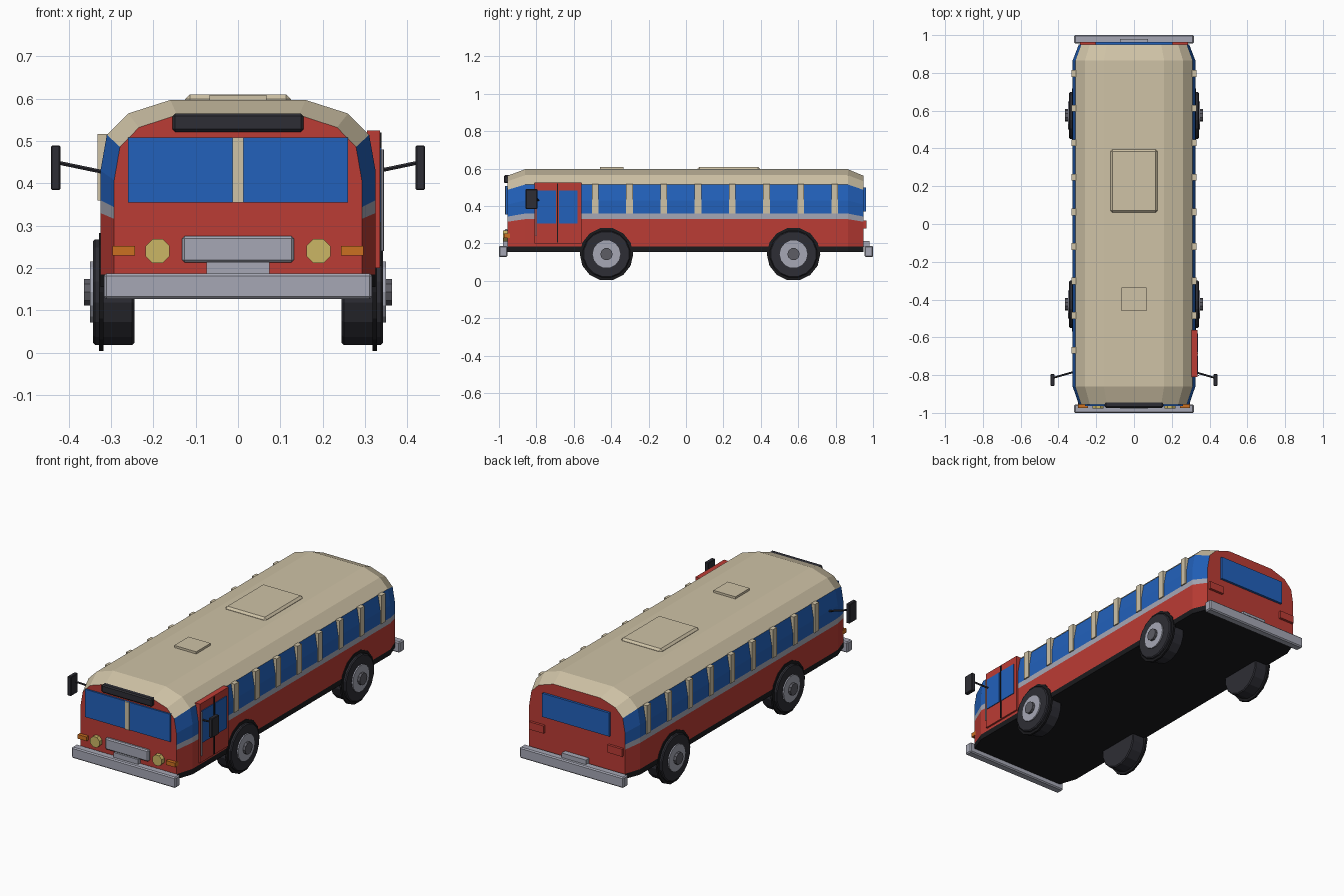
import bpy, bmesh, math
from mathutils import Vector

cube = bpy.data.objects.get("Cube")
if cube:
    bpy.data.objects.remove(cube)


def material(name, r, g, b):
    m = bpy.data.materials.new(name)
    m.use_nodes = True
    m.diffuse_color = (r, g, b, 1)
    m.node_tree.nodes["Principled BSDF"].inputs["Base Color"].default_value = (r, g, b, 1)
    return m


RED = material("red paint", 0.5, 0.045, 0.035)
CREAM = material("cream paint", 0.62, 0.54, 0.38)
BLUE = material("blue glass", 0.016, 0.12, 0.5)
GREY = material("light metal", 0.38, 0.39, 0.46)
STEEL = material("dark metal", 0.11, 0.11, 0.13)
BLACK = material("black underside", 0.01, 0.01, 0.012)
RUBBER = material("dark rubber", 0.027, 0.027, 0.035)
YELLOW = material("yellow lamp", 0.6, 0.47, 0.13)
ORANGE = material("orange lamp", 0.6, 0.16, 0.015)


def finish(bm, name, *mats):
    bmesh.ops.recalc_face_normals(bm, faces=bm.faces)
    me = bpy.data.meshes.new(name)
    bm.to_mesh(me)
    bm.free()
    for m in mats:
        me.materials.append(m)
    ob = bpy.data.objects.new(name, me)
    bpy.context.collection.objects.link(ob)
    return ob


def box(name, mat, x, y, z, bevel=0):
    """Box from (min, max) ranges, with an optional chamfer."""
    bm = bmesh.new()
    bmesh.ops.create_cube(bm, size=1)
    for v in bm.verts:
        v.co = Vector([(a + b) / 2 + c * (b - a) for c, (a, b) in zip(v.co, (x, y, z))])
    if bevel:
        bmesh.ops.bevel(bm, geom=bm.edges[:], offset=bevel, segments=1, affect='EDGES')
    return finish(bm, name, mat)


def rod(name, mat, start, end, radius, sides, bevel=0):
    """Cylinder between two points."""
    start, end = Vector(start), Vector(end)
    bm = bmesh.new()
    bmesh.ops.create_cone(bm, cap_ends=True, segments=sides, radius1=radius,
                          radius2=radius, depth=(end - start).length)
    bmesh.ops.rotate(bm, verts=bm.verts, matrix=bmesh_spin(sides))
    if bevel:
        rims = [e for e in bm.edges if abs(e.verts[0].co.z - e.verts[1].co.z) < 1e-5]
        bmesh.ops.bevel(bm, geom=rims, offset=bevel, segments=1, affect='EDGES')
    rot = (end - start).to_track_quat('Z', 'Y').to_matrix()
    bmesh.ops.rotate(bm, verts=bm.verts, matrix=rot)
    bmesh.ops.translate(bm, verts=bm.verts, vec=(start + end) / 2)
    return finish(bm, name, mat)


def bmesh_spin(sides):
    from mathutils import Matrix
    return Matrix.Rotation(math.pi / sides, 3, 'Z')


# Body shell: one cross-section lofted along y, smaller at both ends
FLOOR = 0.155
half = [(0.325, FLOOR), (0.325, 0.185), (0.325, 0.33), (0.325, 0.36),
        (0.325, 0.43), (0.31, 0.515), (0.26, 0.565), (0.16, 0.597)]
bands = [1, 0, 2, 3, 3, 4, 4]          # black, red, grey, blue, blue, cream, cream
section = half + [(-x, z) for x, z in reversed(half)]
colours = bands + [4] + bands[::-1] + [1]
bm = bmesh.new()
rings = []
for y, sx, sz in ((-0.955, 0.9, 0.92), (-0.86, 1, 1), (0.865, 1, 1), (0.95, 0.9, 0.92)):
    rings.append([bm.verts.new((x * sx, y, FLOOR + (z - FLOOR) * sz)) for x, z in section])
n = len(section)
for a, b in zip(rings, rings[1:]):
    for i in range(n):
        j = (i + 1) % n
        bm.faces.new((a[i], a[j], b[j], b[i])).material_index = colours[i]
bm.faces.new(rings[0])
bm.faces.new(rings[-1])
finish(bm, "body", RED, BLACK, GREY, BLUE, CREAM)

# Roof hatches
box("roof_hatch_large", CREAM, (-0.125, 0.125), (0.06, 0.395), (0.585, 0.61), 0.011)
box("roof_hatch_small", CREAM, (-0.067, 0.067), (-0.46, -0.335), (0.585, 0.609))

# Window pillars, one more on the side without a door
for side, first in ((1, 0), (-1, -1)):
    for i in range(first, 8):
        y = -0.485 + 0.183 * i
        x = sorted((side * 0.305, side * 0.332))
        box("window_pillar", CREAM, x, (y - 0.018, y + 0.018), (0.36, 0.517))

# Front face
box("windshield", BLUE, (-0.26, 0.26), (-0.964, -0.95), (0.355, 0.508))
box("windshield_divider", CREAM, (-0.013, 0.013), (-0.969, -0.95), (0.355, 0.508))
box("destination_sign", RUBBER, (-0.155, 0.155), (-0.973, -0.93), (0.522, 0.565), 0.006)
box("grille", GREY, (-0.132, 0.132), (-0.972, -0.95), (0.213, 0.276), 0.006)
box("front_plate", GREY, (-0.074, 0.074), (-0.978, -0.95), (0.18, 0.214))

# Rear face
box("rear_window", BLUE, (-0.205, 0.205), (0.945, 0.963), (0.37, 0.5))
box("rear_plate", GREY, (-0.074, 0.074), (0.945, 0.98), (0.18, 0.212))

# Bumpers
for name, y in (("front_bumper", (-1, -0.955)), ("rear_bumper", (0.955, 1))):
    box(name, GREY, (-0.317, 0.317), y, (0.127, 0.187), 0.006)

for s in (-1, 1):
    # Lamps
    rod("headlight", YELLOW, (s * 0.19, -0.945, 0.24), (s * 0.19, -0.978, 0.24), 0.031, 8)
    box("turn_signal", ORANGE, sorted((s * 0.243, s * 0.297)), (-0.974, -0.94), (0.229, 0.252))
    box("tail_light", RED, sorted((s * 0.195, s * 0.285)), (0.94, 0.964), (0.28, 0.322))

    # Mirrors
    rod("mirror_arm", RUBBER, (s * 0.315, -0.782, 0.426), (s * 0.43, -0.815, 0.45), 0.005, 6)
    box("mirror", RUBBER, sorted((s * 0.42, s * 0.442)), (-0.857, -0.795), (0.384, 0.49), 0.003)

    # Wheels with arch discs, rims and hubs
    for y in (-0.425, 0.575):
        def wheel_part(name, mat, x0, x1, r, sides, bevel=0):
            rod(name, mat, (s * x0, y, 0.143), (s * x1, y, 0.143), r, sides, bevel)
        wheel_part("wheel_arch", BLACK, 0.318, 0.329, 0.143, 14)
        wheel_part("tyre", RUBBER, 0.245, 0.343, 0.127, 16, 0.005)
        wheel_part("rim", GREY, 0.3, 0.35, 0.074, 14)
        wheel_part("hub", STEEL, 0.34, 0.364, 0.033, 10)

# Folding door on the left side
box("door", RED, (0.305, 0.335), (-0.81, -0.56), (0.2, 0.525))
for y in (-0.797, -0.68):
    box("door_window", BLUE, (0.33, 0.339), (y, y + 0.101), (0.307, 0.484))
box("door_seam", BLACK, (0.33, 0.339), (-0.691, -0.684), (0.205, 0.52))
rod("door_handrail", GREY, (0.341, -0.802, 0.24), (0.341, -0.802, 0.48), 0.004, 6)
